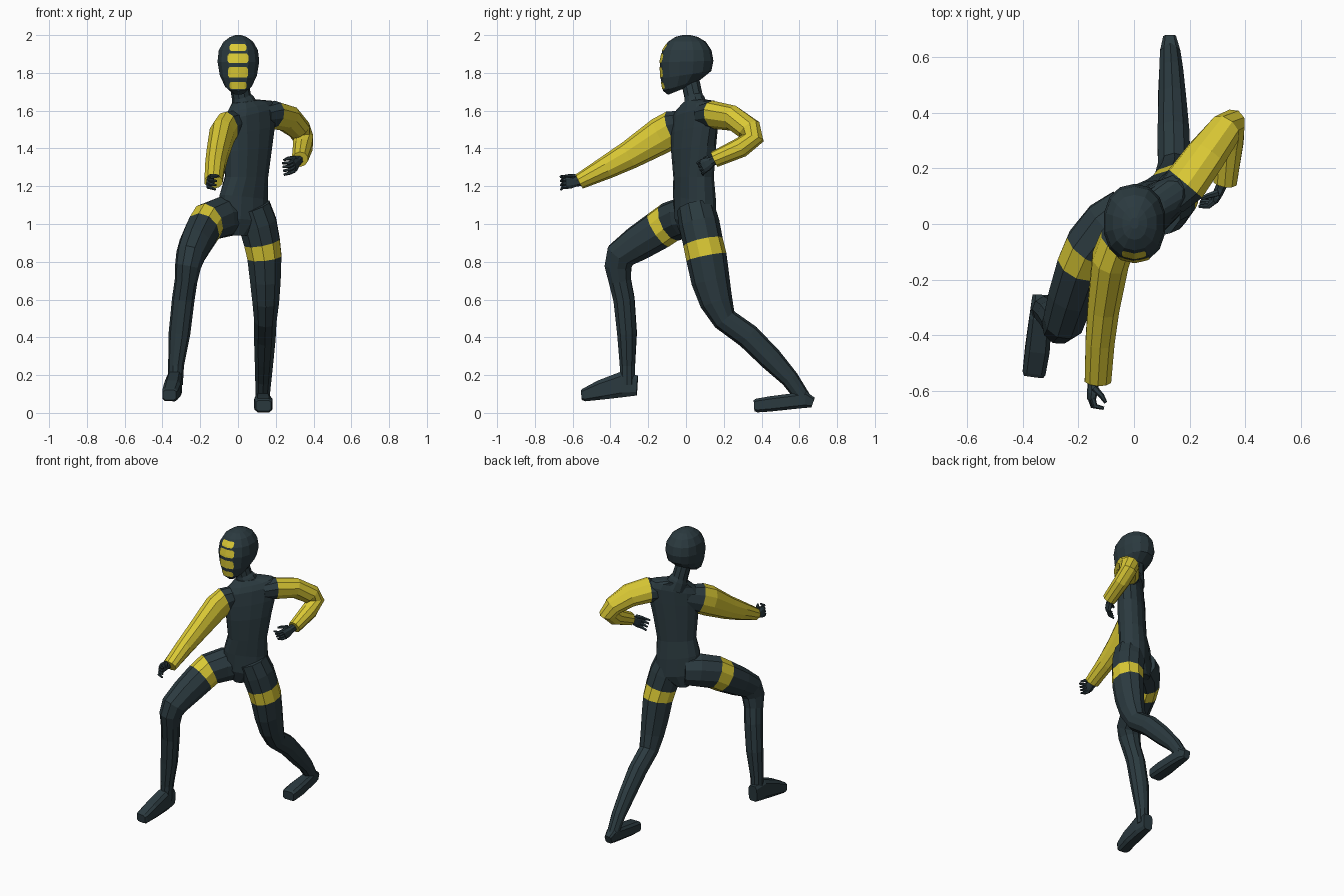
import bpy, bmesh, math
from mathutils import Vector
from mathutils.bvhtree import BVHTree


def material(name, rgb):
    m = bpy.data.materials.new(name)
    m.diffuse_color = (*rgb, 1)
    return m


SLATE = material("dark slate", (0.024, 0.042, 0.050))
YELLOW = material("yellow", (0.70, 0.58, 0.035))


def ring(c, u, v, n=12, p=1.0):
    """Closed cross-section; p below 1 makes it boxier."""
    out = []
    for i in range(n):
        a = 2 * math.pi * (i + 0.5) / n
        co, si = math.cos(a), math.sin(a)
        out.append(Vector(c) + Vector(u) * math.copysign(abs(co) ** p, co)
                   + Vector(v) * math.copysign(abs(si) ** p, si))
    return out


def loft(bm, rings, yellow=()):
    """Skin rings; segments listed in yellow get material 1."""
    vs = [[bm.verts.new(q) for q in r] for r in rings]
    n = len(vs[0])
    for s in range(len(vs) - 1):
        for i in range(n):
            j = (i + 1) % n
            f = bm.faces.new((vs[s][i], vs[s][j], vs[s + 1][j], vs[s + 1][i]))
            f.material_index = int(s in yellow)
    bm.faces.new(vs[0][::-1])
    end = bm.faces.new(vs[-1])
    end.material_index = int(len(vs) - 2 in yellow)


def tube(bm, path, ref, n=10, p=1.0, yellow=()):
    """path: (x, y, z, radius along ref, radius across)."""
    pts = [Vector(q[:3]) for q in path]
    rings = []
    for i, q in enumerate(path):
        t = Vector()
        if i > 0:
            t += (pts[i] - pts[i - 1]).normalized()
        if i < len(pts) - 1:
            t += (pts[i + 1] - pts[i]).normalized()
        t.normalize()
        r = Vector(ref)
        u = (r - t * r.dot(t)).normalized()
        rings.append(ring(pts[i], u * q[3], t.cross(u) * q[4], n, p))
    loft(bm, rings, yellow)


def finish(name, bm, mats):
    bmesh.ops.recalc_face_normals(bm, faces=bm.faces[:])
    me = bpy.data.meshes.new(name)
    bm.to_mesh(me)
    for m in mats:
        me.materials.append(m)
    ob = bpy.data.objects.new(name, me)
    bpy.context.collection.objects.link(ob)
    return ob


def limb(name, path, ref, n=10, p=1.0, yellow=()):
    bm = bmesh.new()
    tube(bm, path, ref, n, p, yellow)
    finish(name, bm, (SLATE, YELLOW))
    bm.free()


# Torso: x, y, z, half width, half depth, yaw in degrees, sideways tilt
bm = bmesh.new()
loft(bm, [ring((x, y, z),
               Vector((math.cos(math.radians(a)), math.sin(math.radians(a)), k)) * w,
               Vector((-math.sin(math.radians(a)), math.cos(math.radians(a)), 0)) * d, 14, 0.85)
          for x, y, z, w, d, a, k in (
    (-.005, .04, .94, .05, .07, 28, 0),
    (.03, .05, 1.02, .14, .095, 30, -.1),
    (.03, .045, 1.14, .14, .09, 34, -.1),
    (.045, .04, 1.25, .125, .085, 38, 0),
    (.055, .04, 1.40, .145, .085, 40, .1),
    (.062, .045, 1.50, .16, .08, 40, .15),
    (.065, .05, 1.59, .17, .072, 40, .2),
    (.062, .052, 1.625, .14, .06, 40, .2),
    (.04, .05, 1.65, .075, .055, 36, .12))])
finish("torso", bm, (SLATE,))
bm.free()

# Neck and collar
limb("neck", [(.045, .055, 1.60, .075, .065), (.025, .045, 1.655, .062, .056),
              (.018, .04, 1.675, .052, .05), (0, .02, 1.77, .05, .05)], (1, .4, 0), 10)

# Hooded head: z, centre y, half width, half depth, slope
bm = bmesh.new()
loft(bm, [ring((.002, y, z), (w, 0, 0), (0, d, d * k), 14, 0.9)
          for z, y, w, d, k in (
    (1.702, -.05, .035, .045, .4), (1.735, -.022, .072, .1, .3),
    (1.79, 0, .1, .134, .15), (1.86, .003, .113, .142, .03),
    (1.92, .005, .106, .13, 0), (1.965, .005, .08, .1, 0),
    (1.99, .003, .045, .06, 0), (2.0, .003, .015, .02, 0))])
tree = BVHTree.FromBMesh(bm)
finish("head", bm, (SLATE,))
bm.free()

# Face bars: thin plates laid on the front of the head
for i, (z0, z1, w) in enumerate(((1.715, 1.752, .045), (1.775, 1.83, .054),
                                 (1.852, 1.902, .056), (1.915, 1.952, .044))):
    bm = bmesh.new()
    grid = []
    for a in range(5):
        row = []
        for b in range(9):
            z = z0 + (z1 - z0) * a / 4
            x = w * (b / 4 - 1) * (0.85 if a in (0, 4) else 1)
            hit = tree.ray_cast(Vector((x, -1, z)), Vector((0, 1, 0)))[0]
            row.append(bm.verts.new((x, (hit.y if hit else -.1) - .003, z)))
        grid.append(row)
    for a in range(4):
        for b in range(8):
            bm.faces.new((grid[a][b], grid[a][b + 1], grid[a + 1][b + 1], grid[a + 1][b]))
    bmesh.ops.solidify(bm, geom=bm.faces[:], thickness=.004)
    finish("face_bar_%d" % (i + 1), bm, (YELLOW,))
    bm.free()

# Arms: first segment is the dark shoulder, the rest yellow sleeve
limb("right_arm", [(0, .01, 1.53, .06, .075), (-.06, -.065, 1.505, .068, .098),
                   (-.085, -.13, 1.47, .07, .098), (-.11, -.30, 1.365, .06, .076),
                   (-.122, -.42, 1.30, .055, .062), (-.13, -.565, 1.225, .05, .042)],
     (1, 0, 0), 10, 1, (1, 2, 3, 4))
limb("left_arm", [(.13, .09, 1.57, .07, .06), (.185, .145, 1.578, .085, .07),
                  (.26, .25, 1.56, .078, .065), (.325, .335, 1.50, .062, .066),
                  (.345, .355, 1.455, .055, .062), (.343, .29, 1.405, .052, .055),
                  (.328, .15, 1.342, .046, .042)],
     (-.75, .36, -.55), 10, 1, (1, 2, 3, 4, 5))

# Legs with a yellow thigh band
limb("right_leg", [(-.02, .05, 1.04, .09, .1), (-.09, -.01, 1.035, .105, .11),
                   (-.16, -.085, 1.01, .095, .108), (-.187, -.145, .968, .092, .105),
                   (-.225, -.26, .895, .086, .095), (-.25, -.345, .835, .078, .085),
                   (-.265, -.36, .775, .068, .075), (-.275, -.35, .70, .06, .062),
                   (-.29, -.328, .60, .06, .058), (-.31, -.312, .42, .058, .053),
                   (-.328, -.31, .25, .042, .042), (-.332, -.31, .15, .04, .042)],
     (1, -.4, 0), 10, 1, (2,))
limb("left_leg", [(.075, .05, 1.09, .10, .10), (.105, .07, 1.0, .105, .108),
                  (.127, .09, .905, .10, .106), (.14, .108, .825, .095, .108),
                  (.145, .13, .70, .085, .102), (.147, .16, .59, .074, .088),
                  (.145, .205, .495, .062, .066), (.142, .33, .405, .06, .066),
                  (.138, .45, .285, .052, .062), (.134, .55, .18, .045, .048),
                  (.13, .62, .08, .038, .04)], (1, 0, 0), 10, 1, (2,))

# Feet
limb("right_foot", [(-.333, -.258, .145, .034, .055), (-.337, -.34, .15, .042, .07),
                    (-.348, -.45, .122, .046, .054), (-.36, -.535, .096, .043, .036),
                    (-.362, -.55, .095, .036, .028)], (1, 0, 0), 8, .5)
limb("left_foot", [(.128, .672, .055, .024, .028), (.13, .63, .07, .036, .046),
                   (.132, .55, .06, .043, .043), (.134, .45, .048, .05, .042),
                   (.135, .375, .039, .048, .038), (.135, .36, .038, .042, .03)],
     (1, 0, 0), 8, .5)


# Hands: palm, four curled fingers and a thumb
def hand(name, wrist, aim, curl, bend):
    w, d = Vector(wrist), Vector(aim).normalized()
    c = Vector(curl)
    c = (c - d * c.dot(d)).normalized()
    s = d.cross(c)
    if s.z < 0:
        s = -s
    bm = bmesh.new()
    tube(bm, [(*(w - d * .03), .024, .022), (*(w + d * .012), .026, .02),
              (*(w + d * .045), .038, .018), (*(w + d * .07), .036, .014)], s, 8, .8)
    for i in range(4):
        a = w + d * .062 + s * (i - 1.5) * .019
        b = a + d * .028 + c * .012
        e = b + d * .03 * (1 - bend) + c * .032 + s * (i - 1.5) * .004
        tube(bm, [(*a, .011, .011), (*b, .010, .010), (*e, .006, .006)], s, 6)
    a = w + d * .025 + s * .028
    b = a + d * .025 + c * .03 + s * .008
    e = b + d * .022 + c * .018
    tube(bm, [(*a, .014, .013), (*b, .010, .010), (*e, .006, .006)], s, 6)
    finish(name, bm, (SLATE,))
    bm.free()


hand("right_hand", (-.145, -.565, 1.225), (-.12, -.95, -.02), (1, 0, -.15), .9)
hand("left_hand", (.318, .145, 1.335), (-.35, -.75, -.4), (-1, 0, -.15), .5)
